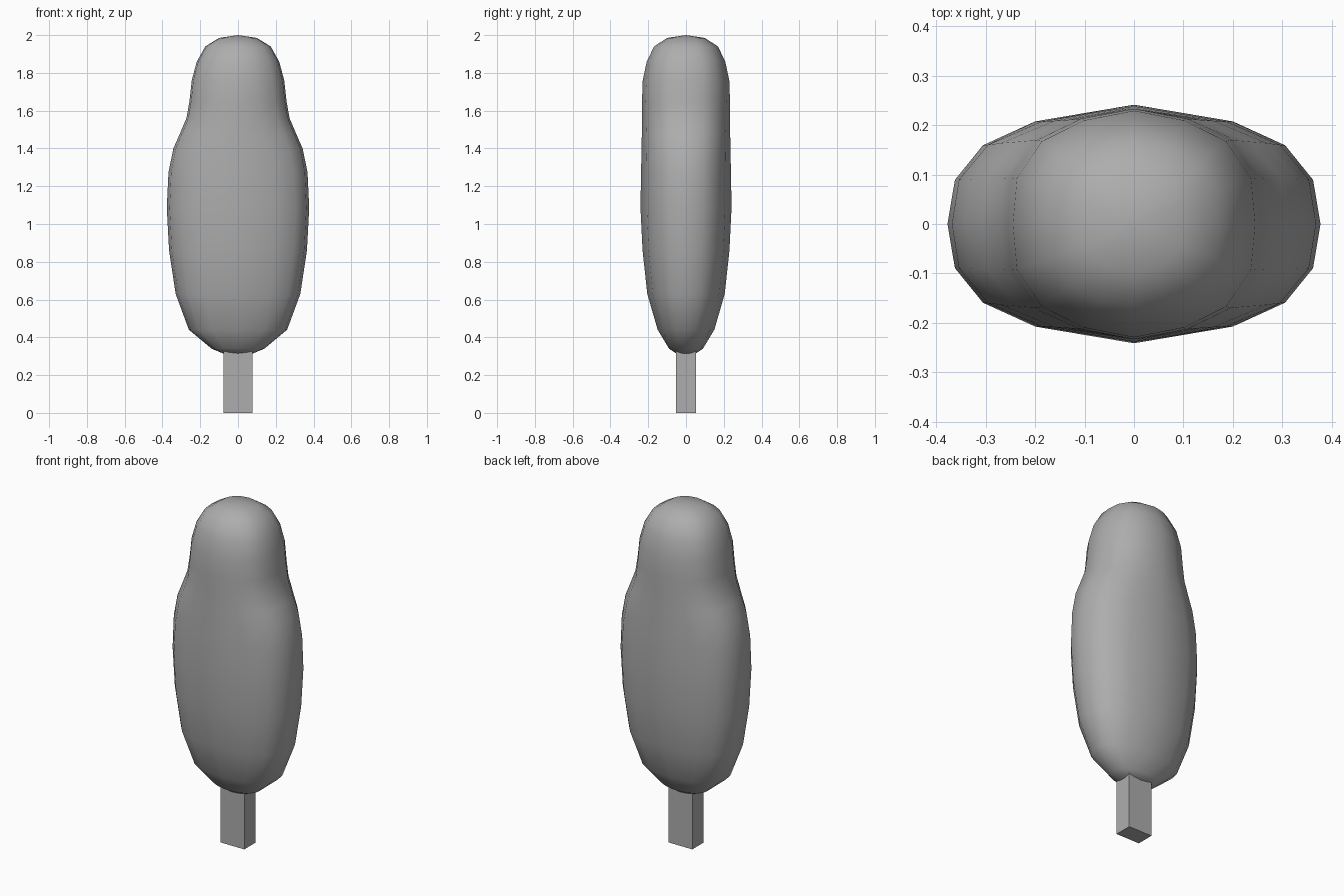
import bpy, bmesh

cube = bpy.data.objects.get("Cube")
if cube:
    bpy.data.objects.remove(cube, do_unlink=True)

# Single mid grey finish
GREY = (0.42, 0.42, 0.42, 1)
grey = bpy.data.materials.new("mid grey")
grey.use_nodes = True
grey.diffuse_color = GREY
grey.node_tree.nodes["Principled BSDF"].inputs["Base Color"].default_value = GREY


def finish(name, bm, smooth):
    bmesh.ops.recalc_face_normals(bm, faces=bm.faces)
    for f in bm.faces:
        f.smooth = smooth
    mesh = bpy.data.meshes.new(name)
    bm.to_mesh(mesh)
    bm.free()
    mesh.materials.append(grey)
    obj = bpy.data.objects.new(name, mesh)
    bpy.context.collection.objects.link(obj)


# Quarter cross-sections of unit size: wide body and rounder top
BODY = [(1, 0), (0.96, 0.37), (0.81, 0.66), (0.53, 0.86), (0, 1)]
TOP = [(1, 0), (0.965, 0.40), (0.76, 0.73), (0.41, 0.915), (0, 1)]

# Crown rings as (z, half width, half depth)
RINGS = [
    (0.315, 0.08, 0.052), (0.34, 0.14, 0.09), (0.44, 0.26, 0.15),
    (0.63, 0.33, 0.205), (0.86, 0.365, 0.230), (1.085, 0.377, 0.241),
    (1.275, 0.368, 0.238), (1.40, 0.342, 0.235), (1.48, 0.307, 0.234),
    (1.56, 0.273, 0.233), (1.65, 0.257, 0.233), (1.76, 0.245, 0.229),
    (1.86, 0.218, 0.208), (1.94, 0.173, 0.169), (1.985, 0.10, 0.10),
]


def section(z):
    # Blend from body to top section across the shoulder, then mirror to a ring
    t = min(max((z - 1.2) / 0.4, 0), 1)
    quarter = [(a + (c - a) * t, b + (d - b) * t)
               for (a, b), (c, d) in zip(BODY, TOP)]
    half = quarter + [(-x, y) for x, y in quarter[-2::-1]]
    return half + [(x, -y) for x, y in half[-2:0:-1]]


bm = bmesh.new()
loops = [[bm.verts.new((rx * x, ry * y, z)) for x, y in section(z)]
         for z, rx, ry in RINGS]
for low, high in zip(loops, loops[1:]):
    for i in range(len(low)):
        bm.faces.new((low[i - 1], low[i], high[i], high[i - 1]))
# Flat underside and a fan over the tip
bm.faces.new(loops[0])
tip = bm.verts.new((0, 0, 2.0))
for i in range(len(loops[-1])):
    bm.faces.new((loops[-1][i - 1], loops[-1][i], tip))
finish("crown", bm, True)

# Trunk: plain rectangular post running up into the crown
bm = bmesh.new()
bmesh.ops.create_cube(bm, size=1)
for v in bm.verts:
    v.co = (v.co.x * 0.154, v.co.y * 0.104, (v.co.z + 0.5) * 0.33)
finish("trunk", bm, False)
